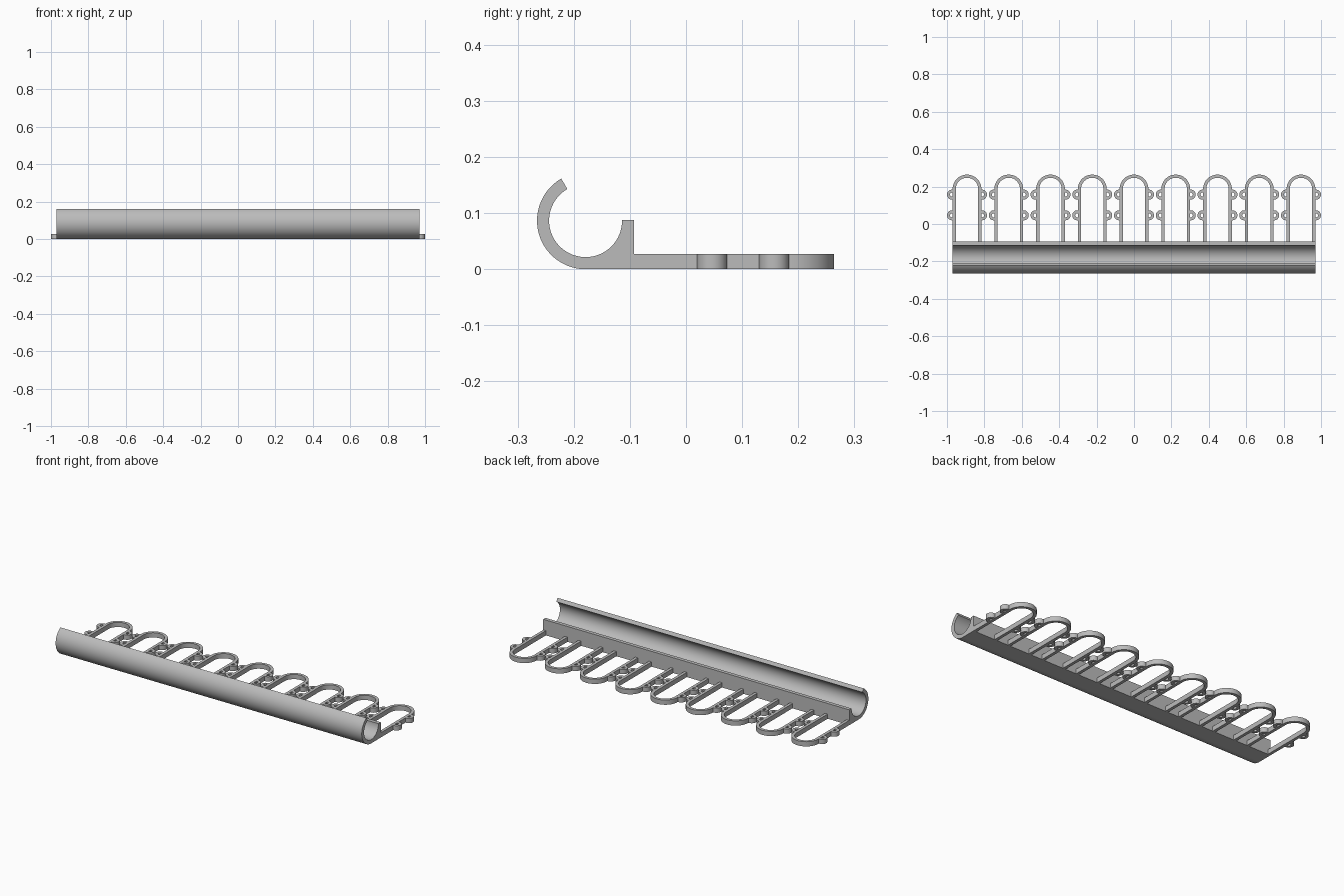
import bpy
import bmesh
from math import sin, cos, radians
from mathutils import Vector

if "Cube" in bpy.data.objects:
    bpy.data.objects.remove(bpy.data.objects["Cube"], do_unlink=True)

grey = bpy.data.materials.new("plain grey")
grey.use_nodes = True
grey.diffuse_color = (0.5, 0.5, 0.5, 1)
grey.node_tree.nodes["Principled BSDF"].inputs["Base Color"].default_value = grey.diffuse_color


def arc(cx, cy, r, start, end, steps):
    """Points on a circular arc, angles in degrees."""
    angles = [radians(start + (end - start) * i / steps) for i in range(steps + 1)]
    return [(cx + r * cos(a), cy + r * sin(a)) for a in angles]


def prism(name, points, place, sweep):
    """Extrude a flat outline along the sweep vector."""
    bm = bmesh.new()
    face = bm.faces.new([bm.verts.new(place(a, b)) for a, b in points])
    extruded = bmesh.ops.extrude_face_region(bm, geom=[face], use_keep_orig=True)
    moved = [v for v in extruded["geom"] if isinstance(v, bmesh.types.BMVert)]
    bmesh.ops.translate(bm, verts=moved, vec=Vector(sweep))
    bmesh.ops.recalc_face_normals(bm, faces=bm.faces)
    mesh = bpy.data.meshes.new(name)
    bm.to_mesh(mesh)
    bm.free()
    mesh.materials.append(grey)
    obj = bpy.data.objects.new(name, mesh)
    bpy.context.collection.objects.link(obj)
    bpy.ops.object.select_all(action="DESELECT")
    obj.select_set(True)
    bpy.context.view_layer.objects.active = obj
    bpy.ops.object.shade_smooth_by_angle(angle=radians(30))
    return obj


# Open clip channel with a flat base and a straight back wall
CY, CZ = -0.179, 0.0865
OUTER, INNER, HALF = 0.0865, 0.065, 0.97
BACK = -0.093
channel = arc(CY, CZ, OUTER, 120, 270, 40)
channel += [(BACK, 0), (BACK, CZ + 0.001)]
channel += [(CY + INNER, CZ + 0.001)]
channel += arc(CY, CZ, INNER, 360, 120, 60)
prism("clip_channel", channel, lambda y, z: (-HALF, y, z), (2 * HALF, 0, 0))

# Row of arched loops, each with two eyelets per side
COUNT, PITCH, HEIGHT = 9, 0.2232, 0.027
LOOP_R, WALL, ARCH_Y = 0.077, 0.017, 0.187
TAB_X, TAB_R, HOLE_R = 0.080, 0.0268, 0.011
ROOT = BACK - 0.003
for i in range(COUNT):
    cx = (i - (COUNT - 1) / 2) * PITCH
    flat = lambda x, y: (cx + x, y, 0)
    loop = [(LOOP_R, ROOT)] + arc(0, ARCH_Y, LOOP_R, 0, 180, 36) + [(-LOOP_R, ROOT)]
    inner = LOOP_R - WALL
    loop += [(-inner, ROOT)] + arc(0, ARCH_Y, inner, 180, 0, 36) + [(inner, ROOT)]
    prism(f"arched_loop_{i + 1}", loop, flat, (0, 0, HEIGHT))

    for side, label in ((1, "left"), (-1, "right")):
        for row, y in (("front", 0.0465), ("rear", 0.157)):
            ring = arc(TAB_X, y, TAB_R, -112, 112, 24) + arc(TAB_X, y, HOLE_R, 112, -112, 16)
            ring = [(side * a, b) for a, b in ring]
            prism(f"eyelet_{label}_{row}_{i + 1}", ring, flat, (0, 0, HEIGHT))
